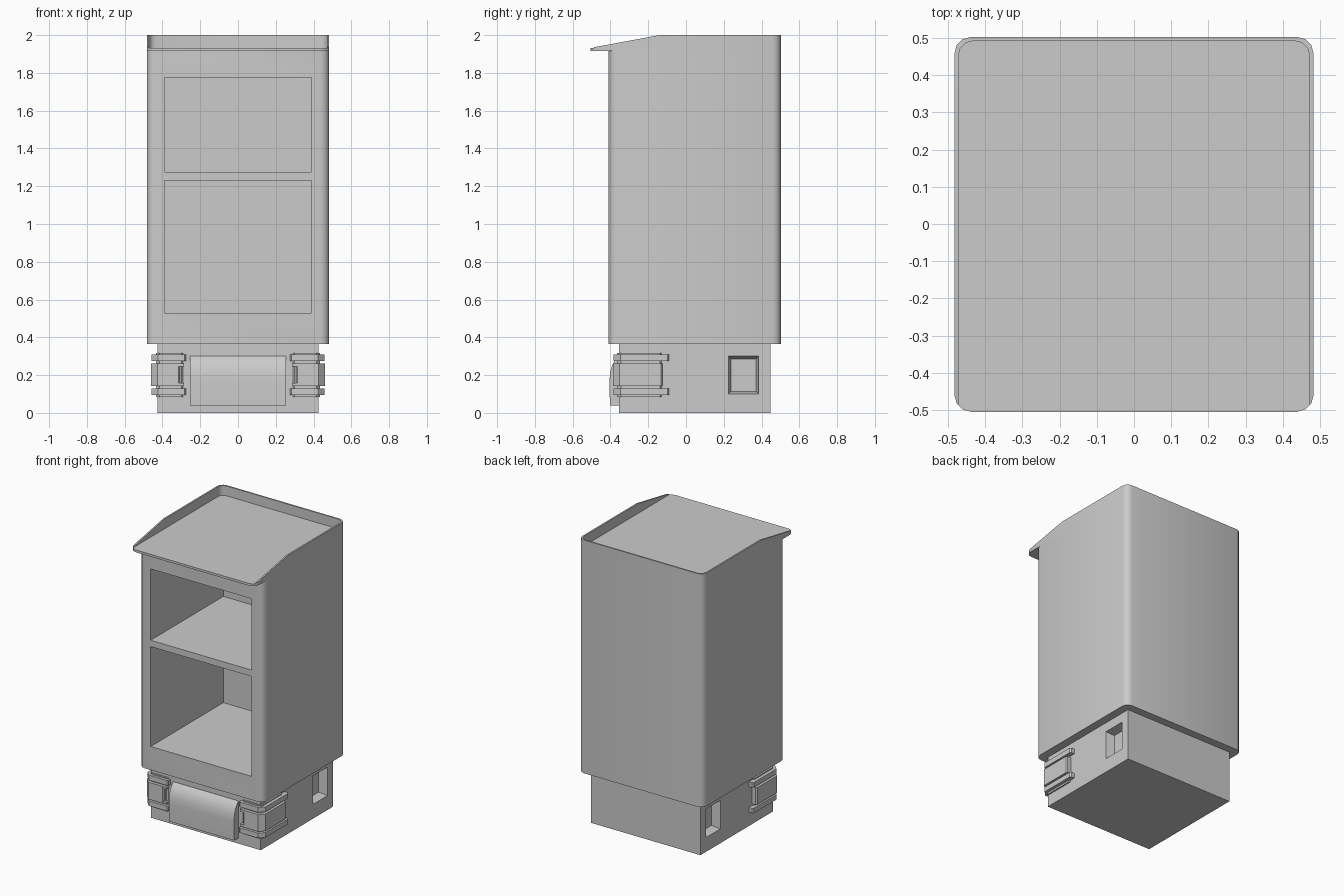
import bpy, bmesh, math
from mathutils import Vector

if "Cube" in bpy.data.objects:
    bpy.data.objects.remove(bpy.data.objects["Cube"])


def prism(name, pts, lo, hi, axis='z'):
    """Extrude a closed 2D profile: (x, y) along z, or (y, z) along x."""
    bm = bmesh.new()
    place = (lambda p: (p[0], p[1], lo)) if axis == 'z' else (lambda p: (lo, p[0], p[1]))
    step = Vector((0, 0, hi - lo)) if axis == 'z' else Vector((hi - lo, 0, 0))
    face = bm.faces.new([bm.verts.new(place(p)) for p in pts])
    ext = bmesh.ops.extrude_face_region(bm, geom=[face])
    bmesh.ops.translate(bm, vec=step, verts=[v for v in ext['geom'] if isinstance(v, bmesh.types.BMVert)])
    bmesh.ops.recalc_face_normals(bm, faces=bm.faces)
    me = bpy.data.meshes.new(name)
    bm.to_mesh(me)
    bm.free()
    ob = bpy.data.objects.new(name, me)
    bpy.context.collection.objects.link(ob)
    return ob


def rect(x0, x1, y0, y1):
    return [(x0, y0), (x1, y0), (x1, y1), (x0, y1)]


def rounded(hx, y0, y1, r, seg=3):
    pts = []
    for i, (cx, cy) in enumerate([(hx - r, y1 - r), (r - hx, y1 - r), (r - hx, y0 + r), (hx - r, y0 + r)]):
        for k in range(seg + 1):
            a = math.pi / 2 * (i + k / seg)
            pts.append((cx + r * math.cos(a), cy + r * math.sin(a)))
    return pts


def activate(ob):
    bpy.ops.object.select_all(action='DESELECT')
    ob.select_set(True)
    bpy.context.view_layer.objects.active = ob


def cut(ob, cutter):
    cutter.hide_render = True
    mod = ob.modifiers.new("cut", 'BOOLEAN')
    mod.operation, mod.solver, mod.object = 'DIFFERENCE', 'EXACT', cutter
    activate(ob)
    bpy.ops.object.modifier_apply(modifier=mod.name)
    bpy.data.objects.remove(cutter)


def smooth(ob, angle=35):
    activate(ob)
    bpy.ops.object.shade_smooth_by_angle(angle=math.radians(angle))


# Cabinet shell with two open compartments
body = prism("cabinet_body", rounded(0.483, -0.41, 0.503, 0.045), 0.365, 1.915)
for z0, z1 in [(0.53, 1.23), (1.275, 1.775)]:
    cut(body, prism("compartment_cutter", rect(-0.39, 0.39, -0.6, 0.395), z0, z1))
smooth(body)

# Roof tray: overhanging front lip, sloped side rims, recessed flat top
roof = prism("roof_tray", rounded(0.483, -0.505, 0.503, 0.045), 1.915, 2.0)
cut(roof, prism("slope_cutter", [(-0.7, 1.896), (-0.53, 1.928), (-0.14, 2.0), (-0.14, 2.1), (-0.7, 2.1)],
                -0.7, 0.7, 'x'))
cut(roof, prism("tray_cutter", rounded(0.472, -0.6, 0.492, 0.038), 1.931, 2.2))
smooth(roof)

# Base plinth with a tapered socket in each side
base = prism("base_plinth", rect(-0.425, 0.425, -0.355, 0.447), 0, 0.365)
for s in (-1, 1):
    socket = prism("socket_cutter", rect(0.225, 0.385, 0.10, 0.30), s * 0.365, s * 0.425, 'x')
    for v in socket.data.vertices:
        if abs(v.co.x) < 0.4:
            v.co.y = 0.305 + (v.co.y - 0.305) * 0.83
            v.co.z = 0.20 + (v.co.z - 0.20) * 0.86
    outer = [v for v in socket.data.vertices if abs(v.co.x) > 0.4]
    for v in outer:
        v.co.x = s * 0.4255
    cut(base, socket)

# Front panel with a curved upper face
panel = prism("front_panel", [(-0.35, 0.04), (-0.403, 0.04), (-0.405, 0.17), (-0.402, 0.215),
                              (-0.39, 0.255), (-0.372, 0.285), (-0.357, 0.30), (-0.35, 0.30)],
              -0.253, 0.253, 'x')
smooth(panel)


# Corner clasps: chamfered L-shaped straps wrapping the front corners
def strap(name, s, x_in, y_end, x_out, y_out, c, z0, z1):
    pts = [(x_in, -0.35), (x_in, y_out + 0.008), (x_in + 0.008, y_out), (x_out - c, y_out),
           (x_out, y_out + c), (x_out, y_end - 0.008), (x_out - 0.008, y_end),
           (0.42, y_end), (0.42, -0.35)]
    return prism(name, [(s * x, y) for x, y in pts], z0, z1)


for s, side in ((-1, "left"), (1, "right")):
    strap(side + "_clasp_backing", s, 0.29, -0.13, 0.435, -0.365, 0.02, 0.083, 0.318)
    for z0, z1, part in [(0.095, 0.13, "lower"), (0.275, 0.31, "upper")]:
        strap(f"{side}_clasp_{part}_bar", s, 0.275, -0.09, 0.458, -0.383, 0.035, z0, z1)
    strap(side + "_clasp_block", s, 0.308, -0.125, 0.460, -0.386, 0.035, 0.142, 0.262)
    for z0, z1, part in [(0.142, 0.158, "lower"), (0.246, 0.262, "upper")]:
        prism(f"{side}_clasp_{part}_prong",
              [(s * x, y) for x, y in rect(0.285, 0.32, -0.384, -0.35)], z0, z1)
